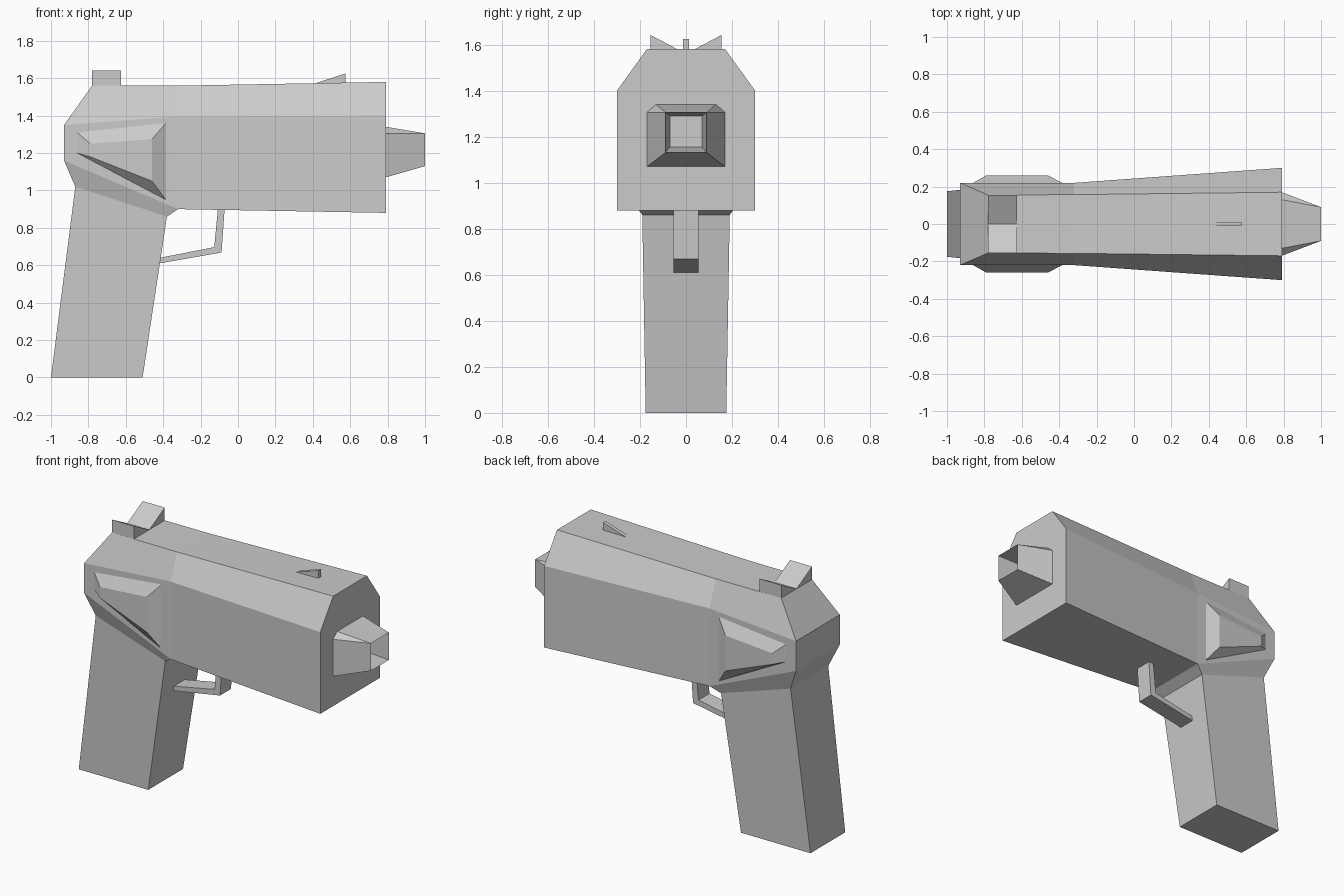
import bpy
import bmesh

if "Cube" in bpy.data.objects:
    bpy.data.objects.remove(bpy.data.objects["Cube"])


def loft(name, rings, cap_start=True, cap_end=True, open_steps=()):
    """Bridge rings of points with quads; steps in open_steps leave the last span unclosed."""
    bm = bmesh.new()
    loops = [[bm.verts.new(p) for p in ring] for ring in rings]
    n = len(loops[0])
    for k, (a, b) in enumerate(zip(loops, loops[1:])):
        for i in range(n - 1 if k in open_steps else n):
            j = (i + 1) % n
            bm.faces.new((a[i], a[j], b[j], b[i]))
    if cap_start:
        bm.faces.new(loops[0])
    if cap_end is True:
        bm.faces.new(loops[-1])
    elif cap_end:
        for idx in cap_end:
            bm.faces.new([loops[-1][i] for i in idx])
    bmesh.ops.remove_doubles(bm, verts=bm.verts, dist=0.0005)
    bmesh.ops.recalc_face_normals(bm, faces=bm.faces)
    mesh = bpy.data.meshes.new(name)
    bm.to_mesh(mesh)
    bm.free()
    obj = bpy.data.objects.new(name, mesh)
    bpy.context.collection.objects.link(obj)
    return obj


def mirrored(half):
    """Complete a half section (y > 0) with its reflection."""
    return half + [(x, -y, z) for x, y, z in reversed(half)]


# Slide: lower edge, shoulder and top edge at muzzle, middle and rear
loft("slide", [
    mirrored([(0.79, 0.30, 0.88), (0.79, 0.30, 1.40), (0.79, 0.17, 1.58)]),
    mirrored([(-0.32, 0.22, 0.90), (-0.32, 0.22, 1.395), (-0.32, 0.157, 1.56)]),
    mirrored([(-0.93, 0.22, 1.16), (-0.93, 0.22, 1.35), (-0.78, 0.155, 1.56)]),
], cap_end=[(0, 1, 4, 5), (1, 2, 3, 4)], open_steps=(1,))

# Grip: flared collar under the slide, then the handle
loft("grip", [
    mirrored([(-0.32, 0.22, 0.90), (-0.93, 0.22, 1.16)]),
    mirrored([(-0.38, 0.19, 0.86), (-0.87, 0.19, 1.02)]),
    mirrored([(-0.51, 0.175, 0), (-1.0, 0.175, 0)]),
], cap_start=False)

# Raised side panels
panel_base = [(-0.86, 1.31), (-0.385, 1.36), (-0.385, 0.95), (-0.86, 1.20)]
panel_top = [(-0.79, 1.25), (-0.46, 1.275), (-0.46, 1.05), (-0.79, 1.18)]
for side, label in ((1, "back"), (-1, "front")):
    loft("side_panel_" + label, [
        [(x, side * 0.22, z) for x, z in panel_base],
        [(x, side * 0.26, z) for x, z in panel_top],
    ], cap_start=False)

# Barrel: tapered shell with a deep square bore
tip = mirrored([(1.0, 0.09, 1.13), (1.0, 0.09, 1.305), (1.0, 0.09, 1.305)])
bore = mirrored([(0.82, 0.07, 1.155), (0.82, 0.07, 1.29), (0.82, 0.07, 1.29)])
loft("barrel", [
    mirrored([(0.79, 0.17, 1.07), (0.79, 0.17, 1.305), (0.79, 0.13, 1.34)]),
    tip, bore,
], cap_start=False, cap_end=[(0, 1, 4, 5)])

# Rear sight: V-notch profile extruded along the slide
notch = [(-0.155, 1.555), (-0.155, 1.642), (0, 1.56), (0.155, 1.642), (0.155, 1.555)]
loft("rear_sight", [[(x, y, z) for y, z in notch] for x in (-0.78, -0.625)])

# Front sight: thin wedge
wedge = [(0.41, 1.572), (0.575, 1.625), (0.575, 1.57)]
loft("front_sight", [[(x, y, z) for x, z in wedge] for y in (-0.012, 0.012)])

# Trigger guard: bent bar
guard = [(-0.072, 0.895), (-0.088, 0.668), (-0.42, 0.61),
         (-0.417, 0.64), (-0.127, 0.697), (-0.108, 0.895)]
loft("trigger_guard", [[(x, y, z) for x, z in guard] for y in (-0.055, 0.055)])
